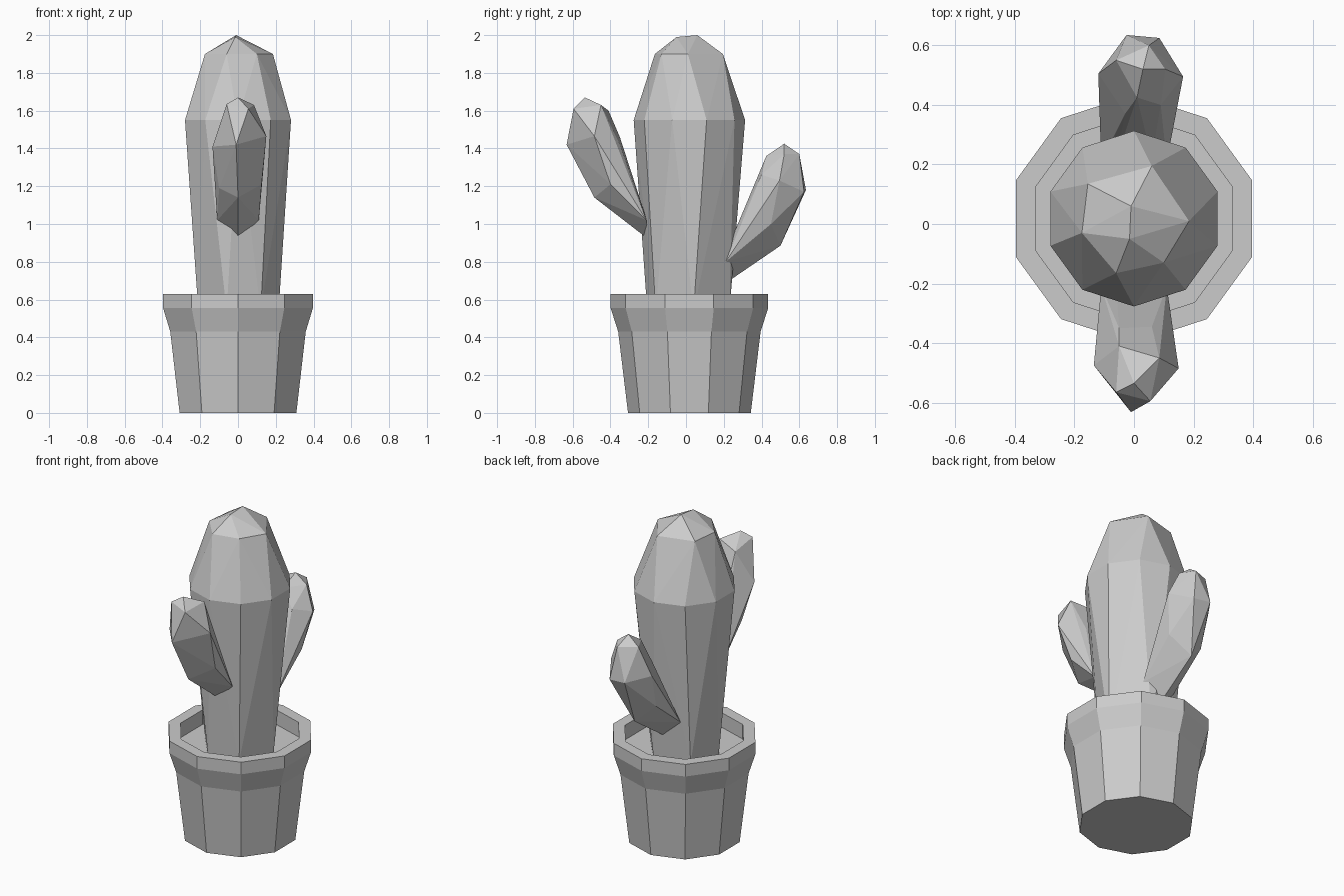
import bpy, bmesh, math

CY = 0.018  # centre of pot and trunk along y


def finish(bm, name):
    bmesh.ops.recalc_face_normals(bm, faces=bm.faces)
    mesh = bpy.data.meshes.new(name)
    bm.to_mesh(mesh)
    bm.free()
    obj = bpy.data.objects.new(name, mesh)
    bpy.context.collection.objects.link(obj)
    return obj


def ring(r, z, sides=10):
    # ring with one corner pointing along +y
    return [(r * math.cos(math.pi / 2 + 2 * math.pi * i / sides),
             CY + r * math.sin(math.pi / 2 + 2 * math.pi * i / sides), z)
            for i in range(sides)]


def lathe(name, profile, sides=10):
    # stack rings, bridge neighbours and cap both ends
    bm = bmesh.new()
    rings = [[bm.verts.new(p) for p in ring(r, z, sides)] for r, z in profile]
    for a, b in zip(rings, rings[1:]):
        for i in range(sides):
            j = (i + 1) % sides
            bm.faces.new((a[i], a[j], b[j], b[i]))
    bm.faces.new(rings[0][::-1])
    bm.faces.new(rings[-1])
    return finish(bm, name)


def faceted(name, points):
    # convex low-poly body wrapped around its cross-section points
    bm = bmesh.new()
    for p in points:
        bm.verts.new(p)
    bmesh.ops.convex_hull(bm, input=bm.verts)
    bmesh.ops.delete(bm, geom=[v for v in bm.verts if not v.link_faces], context='VERTS')
    bmesh.ops.dissolve_limit(bm, angle_limit=math.radians(2), verts=bm.verts, edges=bm.edges)
    return finish(bm, name)


# Pot: tapered wall, flared rim, sunken soil
lathe("pot", [(0.325, 0), (0.377, 0.43), (0.417, 0.555), (0.417, 0.63),
              (0.347, 0.63), (0.347, 0.54)])

# Trunk: irregular foot, widest ten-sided ring, six-sided shoulder, crown
foot = [(0.12, -0.16), (0.215, 0.04), (0.06, 0.23), (-0.15, 0.17), (-0.21, -0.02), (-0.06, -0.205)]
shoulder = [(0.1, -0.13), (0.185, 0.01), (0.06, 0.195), (-0.155, 0.135), (-0.175, -0.03), (-0.06, -0.165)]
faceted("cactus_trunk",
        [(x, y, 0.54) for x, y in foot] + ring(0.295, 1.55) +
        [(x, y, 1.9) for x, y in shoulder] +
        [(-0.01, 0.06, 2.0), (-0.015, -0.05, 1.99)])

# Front arm: root, elbow, widest ring, tip
faceted("front_arm", [
    (0, -0.2, 0.92), (-0.11, -0.21, 1.02), (0.11, -0.21, 1.02), (-0.06, -0.22, 1.06), (0.06, -0.22, 1.06),
    (0, -0.485, 1.14), (-0.1, -0.4, 1.19), (0.125, -0.4, 1.21),
    (-0.01, -0.632, 1.42), (-0.135, -0.475, 1.41), (0.15, -0.485, 1.465),
    (0.06, -0.345, 1.41), (-0.05, -0.35, 1.46),
    (-0.06, -0.565, 1.635), (0.055, -0.595, 1.61), (0.085, -0.45, 1.63), (-0.05, -0.41, 1.6),
    (0, -0.535, 1.67)])

# Back arm: same build, lower down
faceted("back_arm", [
    (0, 0.2, 0.68), (-0.11, 0.21, 0.8), (0.11, 0.21, 0.8), (-0.06, 0.22, 0.87), (0.06, 0.22, 0.87),
    (0, 0.5, 0.885), (-0.11, 0.45, 0.99), (0.12, 0.45, 1.0),
    (-0.025, 0.635, 1.18), (0.085, 0.625, 1.17), (0.165, 0.495, 1.23), (-0.12, 0.505, 1.2),
    (-0.03, 0.37, 1.21), (0.09, 0.4, 1.26),
    (0.05, 0.6, 1.37), (-0.06, 0.55, 1.38), (0.105, 0.52, 1.37), (0.01, 0.425, 1.36),
    (0.03, 0.52, 1.425)])
